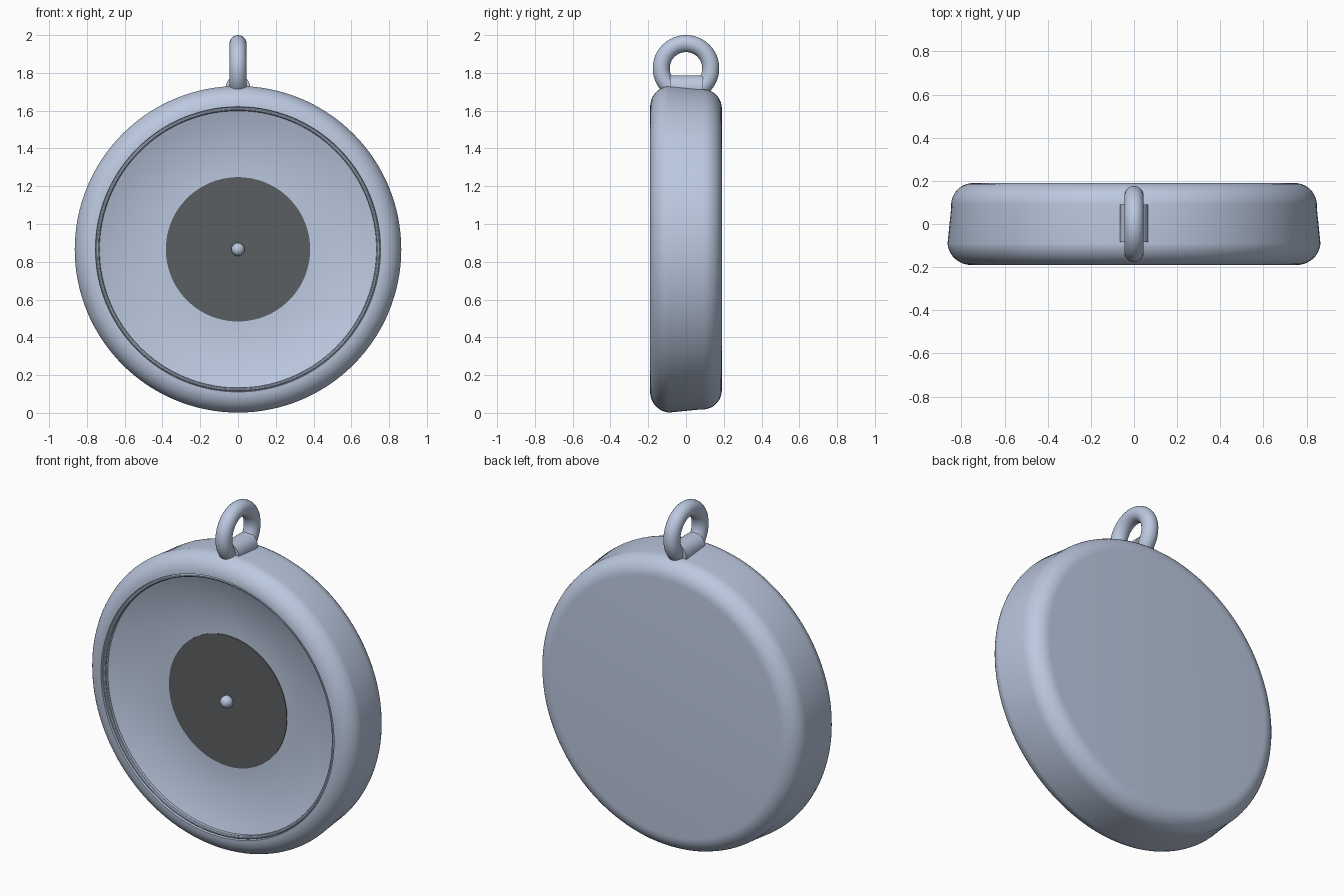
import bpy, bmesh, math
from mathutils import Matrix

if "Cube" in bpy.data.objects:
    bpy.data.objects.remove(bpy.data.objects["Cube"])

CZ = 0.866  # height of the disc centre


def material(name, rgb):
    m = bpy.data.materials.new(name)
    m.diffuse_color = (*rgb, 1)
    m.use_nodes = True
    m.node_tree.nodes["Principled BSDF"].inputs["Base Color"].default_value = m.diffuse_color
    return m


STEEL = material("pale blue steel", (0.50, 0.58, 0.74))
DARK = material("dark grey", (0.105, 0.113, 0.122))


def arc(cr, cy, rad, a0, a1, n):
    """Points (radius, y) on an arc, angles in degrees."""
    return [(cr + rad * math.cos(math.radians(a0 + (a1 - a0) * i / n)),
             cy + rad * math.sin(math.radians(a0 + (a1 - a0) * i / n))) for i in range(n + 1)]


def finish(bm, name, mat, angle=35):
    bmesh.ops.recalc_face_normals(bm, faces=bm.faces)
    me = bpy.data.meshes.new(name)
    bm.to_mesh(me)
    bm.free()
    ob = bpy.data.objects.new(name, me)
    bpy.context.collection.objects.link(ob)
    me.materials.append(mat)
    bpy.ops.object.select_all(action='DESELECT')
    ob.select_set(True)
    bpy.context.view_layer.objects.active = ob
    bpy.ops.object.shade_smooth_by_angle(angle=math.radians(angle))
    return ob


def lathe(name, profile, mat, steps=128):
    """Revolve a (radius, y) profile about the y axis through the disc centre."""
    bm = bmesh.new()
    verts = [bm.verts.new((r, y, CZ)) for r, y in profile]
    edges = [bm.edges.new(p) for p in zip(verts, verts[1:])]
    bmesh.ops.spin(bm, geom=verts + edges, cent=(0, 0, CZ), axis=(0, 1, 0),
                   angle=2 * math.pi, steps=steps)
    bmesh.ops.remove_doubles(bm, verts=bm.verts, dist=0.0002)
    return finish(bm, name, mat)


# Body: flat back, rounded edges, tapering side, front lip and shallow dish
profile = [(0, 0.19)]
profile += arc(0.745, 0.087, 0.103, 90, -6, 10)
profile += arc(0.755, -0.080, 0.110, -6, -90, 10)
profile += [(0.752, -0.176), (0.735, -0.176), (0.735, -0.155)]
for i in range(1, 13):  # dish curving down to a flat floor
    t = i / 12
    profile.append((0.735 - 0.355 * t, -0.09 - 0.065 * (1 - t) ** 2))
profile.append((0, -0.09))
lathe("body", profile, STEEL)

# Retaining ring inside the front lip
lathe("retaining_ring", arc(0.743, -0.174, 0.010, 0, 360, 10), STEEL)

# Dark centre plate
lathe("centre_plate", [(0, -0.094), (0.382, -0.094), (0.382, -0.089)], DARK)

# Small centre knob
bm = bmesh.new()
bmesh.ops.create_uvsphere(bm, u_segments=24, v_segments=16, radius=0.035,
                          matrix=Matrix.Translation((0, -0.105, CZ)))
finish(bm, "centre_knob", STEEL)

# Stub that carries the loop, lying front to back
bm = bmesh.new()
bmesh.ops.create_cone(bm, cap_ends=True, segments=40, radius1=0.065, radius2=0.065, depth=0.175,
                      matrix=Matrix.Translation((0, 0.003, 1.722)) @ Matrix.Rotation(math.pi / 2, 4, 'X'))
finish(bm, "loop_stub", STEEL)

# Hanging loop
bpy.ops.mesh.primitive_torus_add(major_segments=64, minor_segments=24, major_radius=0.131,
                                 minor_radius=0.045, location=(0, 0, 1.824),
                                 rotation=(0, math.pi / 2, 0))
loop = bpy.context.object
loop.name = "hanging_loop"
loop.data.materials.append(STEEL)
bpy.ops.object.shade_smooth_by_angle(angle=math.radians(60))
